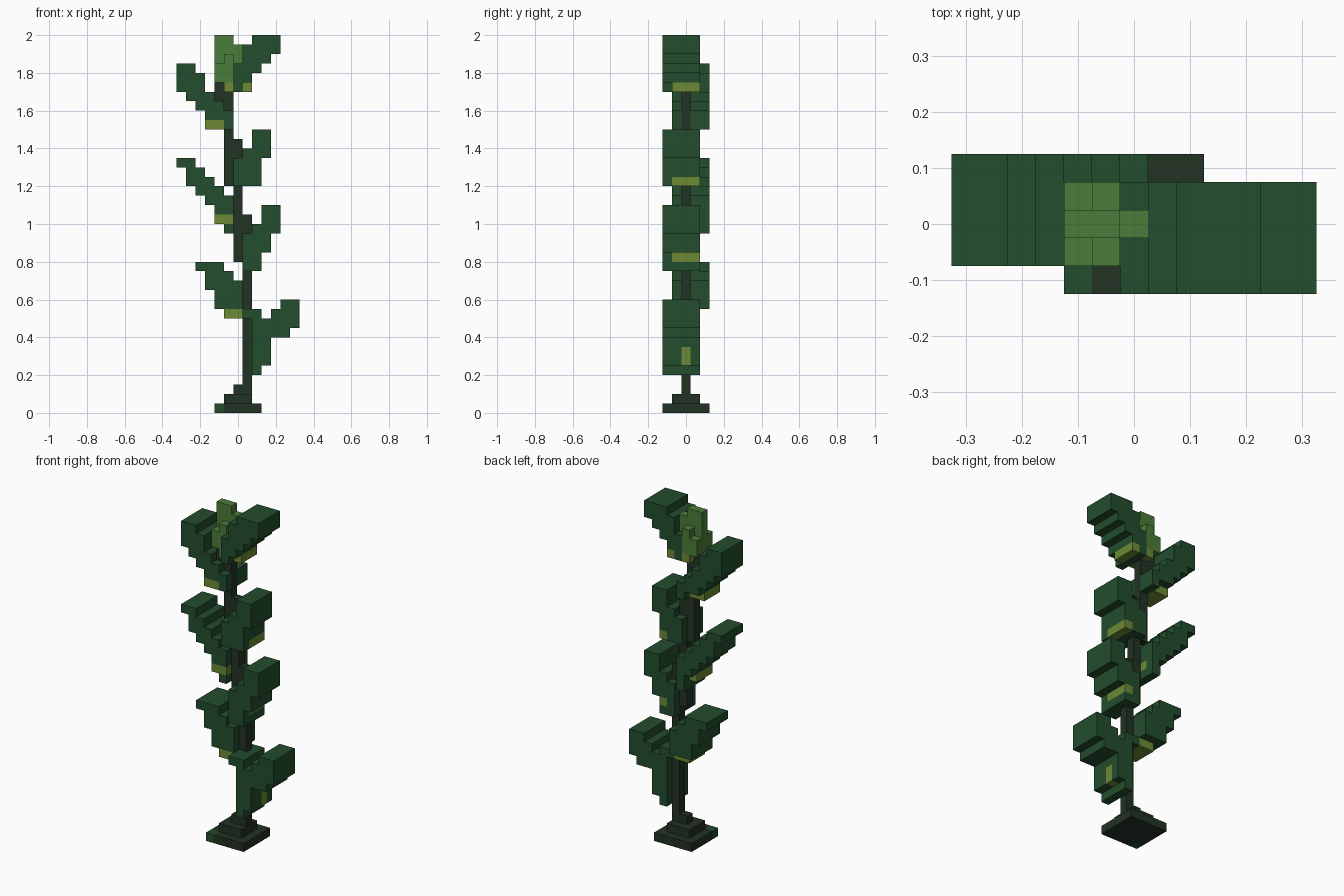
import bpy, bmesh
from mathutils import Vector

if "Cube" in bpy.data.objects:
    bpy.data.objects.remove(bpy.data.objects["Cube"])

S = 0.05  # edge length of one block


def lin(c):
    c /= 255
    return c / 12.92 if c <= 0.04045 else ((c + 0.055) / 1.055) ** 2.4


def material(name, r, g, b):
    m = bpy.data.materials.new(name)
    m.diffuse_color = (lin(r), lin(g), lin(b), 1)
    m.use_nodes = True
    m.node_tree.nodes["Principled BSDF"].inputs["Base Color"].default_value = m.diffuse_color
    return m


MATS = [material("bark", 34, 50, 36), material("leaf_green", 34, 77, 45),
        material("sprout_green", 75, 124, 58), material("olive", 108, 138, 53)]
BARK, LEAF, SPROUT, OLIVE = range(4)
cells = {}  # block position -> (part name, colour)


def fill(part, mat, xs, ys, zs):
    """Fill an inclusive range of blocks; later parts replace earlier ones."""
    for x in range(xs[0], xs[1] + 1):
        for y in range(ys[0], ys[1] + 1):
            for z in range(zs[0], zs[1] + 1):
                cells[x, y, z] = (part, mat)


def leaf(part, ys, rows):
    """Stepped leaf: each row is (z, first x, last x)."""
    for z, a, b in rows:
        fill(part, LEAF, (a, b), ys, (z, z))


RIGHT, LEFT, MID, CORE = (-2, 1), (-1, 2), (-1, 1), (0, 0)

# leaves leaning right
leaf("right_leaf_1", RIGHT, [(4, 2, 2), (5, 2, 3), (6, 2, 3), (7, 2, 3), (8, 2, 5),
                             (9, 2, 6), (10, 1, 2), (10, 4, 6), (11, 5, 6)])
leaf("right_leaf_2", RIGHT, [(15, 1, 2), (16, 1, 2), (17, 1, 3), (18, 1, 3),
                             (19, 2, 4), (20, 3, 4), (21, 3, 4)])
leaf("right_leaf_3", RIGHT, [(24, 0, 2), (25, 0, 2), (26, 0, 2), (27, 1, 3),
                             (28, 2, 3), (29, 2, 3)])
leaf("right_leaf_4", RIGHT, [(34, 0, 0), (35, 0, 1), (36, 0, 2), (37, 1, 3),
                             (38, 1, 4), (39, 2, 4)])
# leaves leaning left
leaf("left_leaf_1", LEFT, [(11, -2, 0), (12, -2, 0), (13, -3, 0), (14, -3, -1),
                           (15, -4, -2)])
leaf("left_leaf_2", LEFT, [(19, -1, -1), (20, -1, -1), (21, -2, -1), (22, -3, -1),
                           (23, -4, -2), (24, -5, -3), (25, -5, -4), (26, -6, -5)])
leaf("left_leaf_3", LEFT, [(30, -1, -1), (31, -3, -1), (32, -4, -2), (33, -5, -3),
                           (34, -6, -4), (35, -6, -4), (36, -6, -5)])
# olive buds on the undersides
fill("right_leaf_1", OLIVE, (3, 3), CORE, (5, 6))
fill("right_leaf_2", OLIVE, (2, 2), MID, (16, 16))
fill("right_leaf_3", OLIVE, (2, 2), MID, (24, 24))
fill("right_leaf_4", OLIVE, (1, 1), MID, (34, 34))
fill("left_leaf_1", OLIVE, (-1, 0), MID, (10, 10))
fill("left_leaf_2", OLIVE, (-2, -1), MID, (20, 20))
fill("left_leaf_3", OLIVE, (-3, -2), MID, (30, 30))
# stepped base with one mossy corner
fill("base", BARK, (-2, 2), (-2, 2), (0, 0))
fill("base", BARK, (-1, 1), MID, (1, 1))
fill("base", LEAF, (-2, -2), (-2, -2), (0, 0))
# stem drifting to the left as it rises
for x, lo, hi in [(0, 2, 2), (1, 2, 20), (0, 16, 28), (-1, 24, 33), (-2, 33, 34)]:
    fill("stem", BARK, (x, x), CORE, (lo, hi))
# young sprout on top
fill("sprout", OLIVE, (-1, -1), MID, (34, 34))
fill("sprout", SPROUT, (-2, -1), CORE, (35, 39))
fill("sprout", SPROUT, (-1, -1), MID, (35, 37))
fill("sprout", SPROUT, (-2, -2), MID, (35, 36))
fill("sprout", SPROUT, (0, 0), CORE, (37, 38))

# build each part from its exposed block faces
AXES = [Vector((1, 0, 0)), Vector((0, 1, 0)), Vector((0, 0, 1))]
for part in sorted({p for p, _ in cells.values()}):
    bm = bmesh.new()
    corner = {}
    for pos, (name, mat) in cells.items():
        if name != part:
            continue
        mid = Vector((pos[0], pos[1], pos[2] + 0.5))
        for i in range(3):
            for sign in (1, -1):
                n = AXES[i] * sign
                if tuple(int(pos[k] + n[k]) for k in range(3)) in cells:
                    continue
                u, v = AXES[(i + 1) % 3], AXES[(i + 2) % 3] * sign
                quad = []
                for a, b in ((-1, -1), (1, -1), (1, 1), (-1, 1)):
                    p = mid + (n + u * a + v * b) / 2
                    key = tuple(round(2 * c) for c in p)
                    if key not in corner:
                        corner[key] = bm.verts.new(p * S)
                    quad.append(corner[key])
                bm.faces.new(quad).material_index = mat
    # merge flat neighbouring faces of one colour
    bmesh.ops.dissolve_limit(bm, angle_limit=0.01, verts=bm.verts[:],
                             edges=bm.edges[:], delimit={'MATERIAL'})
    mesh = bpy.data.meshes.new(part)
    bm.to_mesh(mesh)
    bm.free()
    for m in MATS:
        mesh.materials.append(m)
    bpy.context.collection.objects.link(bpy.data.objects.new(part, mesh))
